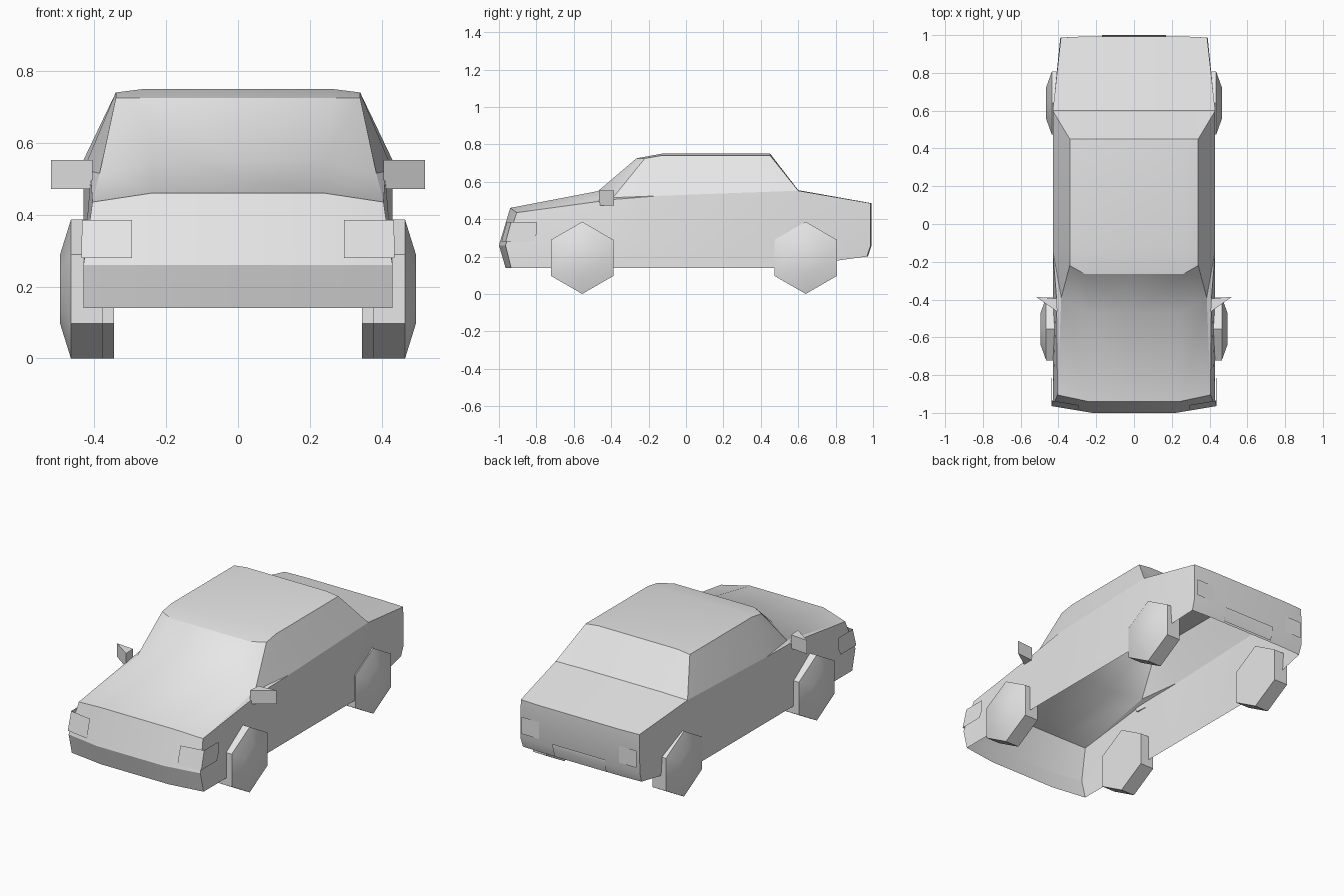
import bpy
import bmesh
import math
from mathutils import Vector

if "Cube" in bpy.data.objects:
    bpy.data.objects.remove(bpy.data.objects["Cube"], do_unlink=True)

grey = bpy.data.materials.new("plain_grey")
grey.use_nodes = True
paint = (0.8, 0.8, 0.8, 1)
grey.diffuse_color = paint
grey.node_tree.nodes["Principled BSDF"].inputs["Base Color"].default_value = paint


def finish(name, bm, mirror=True, angle=30):
    mesh = bpy.data.meshes.new(name)
    bm.to_mesh(mesh)
    bm.free()
    mesh.materials.append(grey)
    part = bpy.data.objects.new(name, mesh)
    bpy.context.collection.objects.link(part)
    if mirror:
        modifier = part.modifiers.new("mirror", "MIRROR")
        modifier.use_clip = True
    bpy.ops.object.select_all(action="DESELECT")
    part.select_set(True)
    bpy.context.view_layer.objects.active = part
    bpy.ops.object.shade_smooth_by_angle(angle=math.radians(angle))
    return part


def panel(name, *rows, angle=30):
    """Left half of a body panel, skinned between rows of points and mirrored."""
    bm = bmesh.new()
    verts = {}

    def vert(p):
        if p not in verts:
            verts[p] = bm.verts.new(p)
        return verts[p]

    middle = Vector((0, 0, 0.35))
    for lower, upper in zip(rows, rows[1:]):
        for i in range(len(lower) - 1):
            corners = (lower[i], lower[i + 1], upper[i + 1], upper[i])
            face = bm.faces.new([vert(p) for p in dict.fromkeys(corners)])
            face.normal_update()
            if face.normal.dot(face.calc_center_median() - middle) < 0:
                face.normal_flip()
    return finish(name, bm, angle=angle)


def row(y, z, *xs):
    return [(x, y, z) for x in xs]


# Shared corner points of the left half
sill_front = (0.43, -0.935, 0.14)
nose_corner = (0.43, -0.965, 0.26)
hood_corner = (0.405, -0.905, 0.435)
cowl_corner = (0.385, -0.39, 0.515)
fender_end = (0.41, -0.39, 0.505)
door_fold = (0.43, -0.14, 0.525)
belt_rear = (0.43, 0.6, 0.552)
screen_corner = (0.34, -0.22, 0.725)
roof_front = (0.34, -0.13, 0.74)
roof_rear = (0.34, 0.45, 0.74)
glass_rear = (0.34, 0.6, 0.553)
trunk_corner = (0.387, 0.987, 0.485)
tail_corner = (0.39, 0.987, 0.26)
tail_bottom = (0.387, 0.967, 0.2)

hood_edge = row(-0.94, 0.46, 0, 0.24) + [hood_corner]
cowl = row(-0.47, 0.55, 0, 0.24) + [cowl_corner]
screen_top = row(-0.265, 0.725, 0, 0.26) + [screen_corner]
roof_back = row(0.45, 0.75, 0, 0.26) + [roof_rear]
deck_front = row(0.6, 0.555, 0, 0.26) + [glass_rear]

# Nose with bumper, hood flowing into windscreen
panel("nose",
      row(-0.965, 0.14, 0, 0.22) + [sill_front],
      row(-1, 0.26, 0, 0.22) + [nose_corner],
      hood_edge)
panel("hood_and_windscreen", hood_edge, cowl, screen_top, angle=40)

# Cabin
panel("roof", screen_top, row(-0.13, 0.75, 0, 0.26) + [roof_front], roof_back)
panel("rear_window", roof_back, deck_front)
panel("rear_pillar", [roof_rear, roof_rear], [glass_rear, belt_rear])
panel("side_window",
      [cowl_corner, door_fold, belt_rear],
      [screen_corner, roof_front, roof_rear])

# Trunk and tail
trunk_edge = row(0.993, 0.485, 0, 0.26) + [trunk_corner]
panel("trunk_lid", deck_front + [belt_rear], trunk_edge + [trunk_corner])
panel("tail",
      trunk_edge,
      row(0.993, 0.26, 0, 0.26) + [tail_corner],
      row(0.972, 0.2, 0, 0.26) + [tail_bottom])

# Body sides, open underneath
panel("body_side",
      [sill_front, (0.43, -0.39, 0.14), (0.43, -0.14, 0.14),
       (0.43, 0.52, 0.14), tail_bottom],
      [nose_corner, (0.43, -0.39, 0.3), (0.43, -0.14, 0.3),
       (0.43, 0.6, 0.3), tail_corner],
      [hood_corner, fender_end, door_fold, belt_rear, trunk_corner])
panel("fender_ledge", [hood_corner, fender_end, door_fold],
      [hood_corner, cowl_corner, door_fold])

# Lamps and rear plate, lying just proud of the body
panel("headlight",
      [(0.295, -0.987, 0.28), (0.436, -0.964, 0.28), (0.436, -0.82, 0.28),
       (0.434, -0.8, 0.32)],
      [(0.295, -0.958, 0.385), (0.434, -0.935, 0.385), (0.434, -0.82, 0.385),
       (0.434, -0.8, 0.385)])
panel("tail_light", row(0.997, 0.29, 0.26, 0.375), row(0.997, 0.39, 0.26, 0.375))
panel("rear_plate", row(0.982, 0.205, 0, 0.17), row(1, 0.265, 0, 0.17),
      row(1, 0.285, 0, 0.17))


# Wedge-shaped door mirrors
def door_mirror():
    bm = bmesh.new()
    outline = [(0.405, -0.465), (0.52, -0.385), (0.41, -0.395)]
    base = bm.faces.new([bm.verts.new((x, y, 0.472)) for x, y in outline])
    grown = bmesh.ops.extrude_face_region(bm, geom=[base])["geom"]
    top = [v for v in grown if isinstance(v, bmesh.types.BMVert)]
    bmesh.ops.translate(bm, verts=top, vec=(0, 0, 0.08))
    bmesh.ops.recalc_face_normals(bm, faces=bm.faces)
    finish("door_mirrors", bm)


door_mirror()


# Six-sided wheels with a shallow domed outer face
def wheel_pair(name, y, inner_x):
    sides, radius = 6, 0.193
    bm = bmesh.new()
    rings = []
    for offset, r in ((0, radius), (0.09, radius), (0.12, radius / 2)):
        ring = []
        for i in range(sides):
            a = math.tau * i / sides
            ring.append(bm.verts.new((inner_x + offset, y + r * math.sin(a),
                                      radius + r * math.cos(a))))
        rings.append(ring)
    for a, b in zip(rings, rings[1:]):
        for i in range(sides):
            j = (i + 1) % sides
            bm.faces.new((a[i], a[j], b[j], b[i]))
    bm.faces.new(rings[0])
    bm.faces.new(rings[-1])
    bmesh.ops.recalc_face_normals(bm, faces=bm.faces)
    finish(name, bm)


wheel_pair("front_wheels", -0.555, 0.375)
wheel_pair("rear_wheels", 0.64, 0.345)
